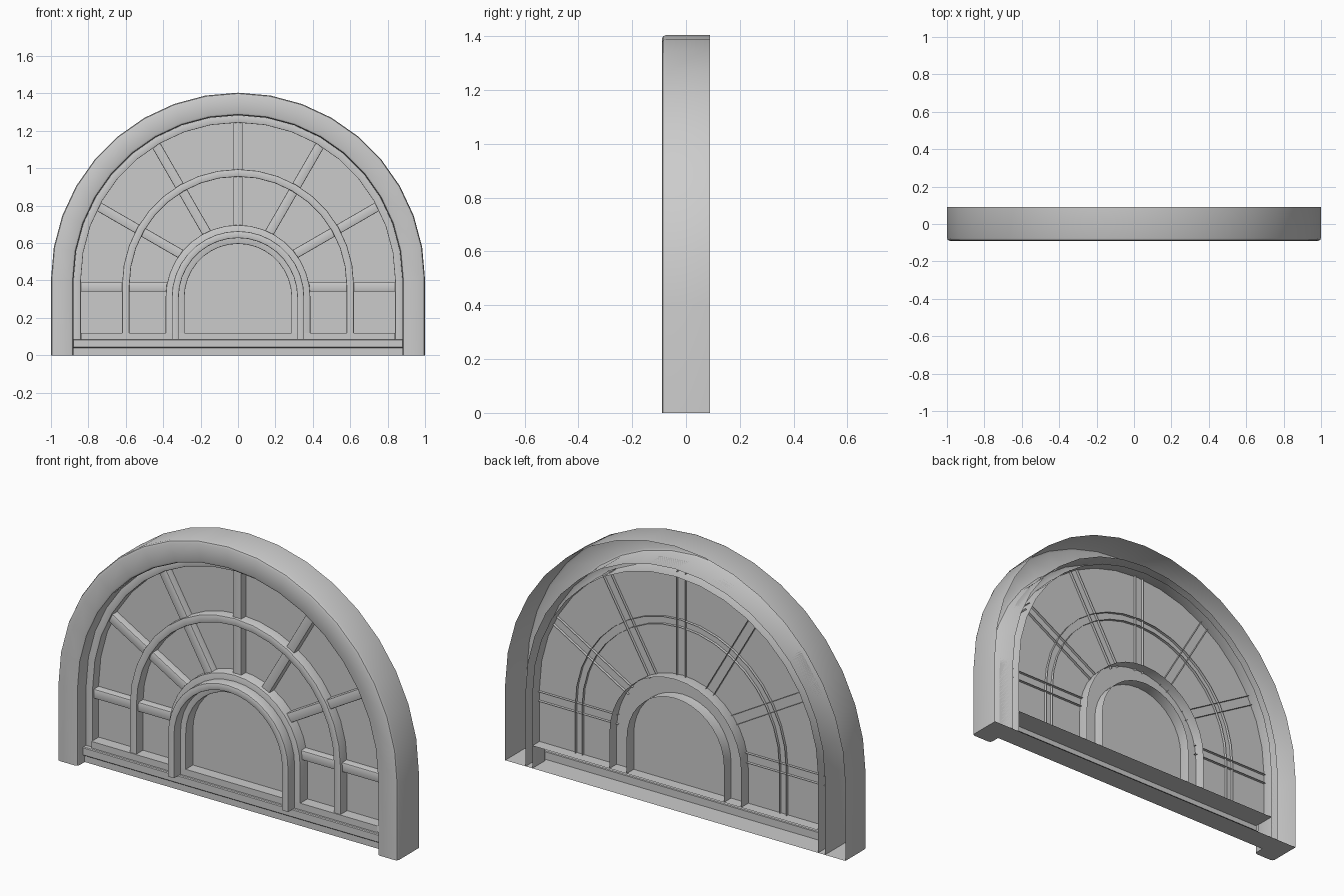
import bpy
import bmesh
from math import sin, cos, pi, sqrt, radians

if "Cube" in bpy.data.objects:
    bpy.data.objects.remove(bpy.data.objects["Cube"], do_unlink=True)

grey = bpy.data.materials.new("plain_grey")
grey.use_nodes = True
COLOUR = (0.6, 0.6, 0.6, 1)
grey.diffuse_color = COLOUR
grey.node_tree.nodes["Principled BSDF"].inputs["Base Color"].default_value = COLOUR

GLASS_Y = 0.03
BACK_Y = 0.09
ARCH_Z = 0.404     # centre of the outer arches
DOOR_Z = 0.31      # centre of the small arch
FAN_Z = 0.365      # centre of the spokes
RAIL_TOP = 0.12


def skin(name, rows, caps=False):
    """Join matching rows of points with quads, leaving the back open."""
    bm = bmesh.new()
    grid = [[bm.verts.new(p) for p in row] for row in rows]
    for a, b in zip(grid, grid[1:]):
        for j in range(len(a) - 1):
            bm.faces.new((a[j], b[j], b[j + 1], a[j + 1]))
    if caps:
        bm.faces.new(grid[0])
        bm.faces.new(grid[-1][::-1])
    mesh = bpy.data.meshes.new(name)
    bm.to_mesh(mesh)
    bm.free()
    mesh.materials.append(grey)
    obj = bpy.data.objects.new(name, mesh)
    bpy.context.collection.objects.link(obj)
    bpy.ops.object.select_all(action='DESELECT')
    obj.select_set(True)
    bpy.context.view_layer.objects.active = obj
    bpy.ops.object.shade_smooth_by_angle(angle=radians(35))
    return obj


def channel(outer, inner, front, back, c):
    """Open-backed section with softened front edges, as (across, y)."""
    return [(outer, back), (outer, front + c), (outer - c * 0.3, front + c * 0.3),
            (outer - c, front), (inner + c, front),
            (inner + c * 0.3, front + c * 0.3), (inner, front + c), (inner, back)]


def arch(name, section, centre, bottom, caps=False, steps=18):
    rows = [[(r, y, bottom) for r, y in section]]
    for i in range(steps + 1):
        a = pi * i / steps
        rows.append([(r * cos(a), y, centre + r * sin(a)) for r, y in section])
    rows.append([(-r, y, bottom) for r, y in section])
    return skin(name, rows, caps)


def beam(name, section, half):
    """Run a (y, z) section from side to side."""
    return skin(name, [[(x, y, z) for y, z in section] for x in (half, -half)])


def reach(angle, centre, radius):
    """Distance from the spoke centre to an arch."""
    d = centre - FAN_Z
    return d * sin(angle) + sqrt(radius ** 2 - (d * cos(angle)) ** 2)


# Arched frames, from the outside in
arch("outer_frame", channel(1.0, 0.88, -0.09, BACK_Y, 0.015), ARCH_Z, 0, caps=True)
arch("window_frame", channel(0.88, 0.84, -0.02, BACK_Y, 0.003), ARCH_Z, 0)
arch("middle_arch", channel(0.62, 0.58, -0.025, GLASS_Y + 0.015, 0.005), 0.375, RAIL_TOP)
arch("small_arch", channel(0.387, 0.286, -0.03, BACK_Y, 0.004), DOOR_Z, RAIL_TOP)
arch("small_arch_trim", channel(0.354, 0.317, -0.085, -0.03, 0.005), DOOR_Z, 0.085, caps=True)

# Spokes, with the end ones lying level
for i in range(7):
    a = pi * i / 6
    section = channel(0.025, -0.025, -0.01, GLASS_Y + 0.015, 0.005)
    rows = []
    for t in (reach(a, DOOR_Z, 0.375), reach(a, ARCH_Z, 0.845)):
        rows.append([(t * cos(a) + w * sin(a), y, FAN_Z + t * sin(a) - w * cos(a))
                     for w, y in section])
    skin(f"spoke_{i + 1}", rows)

# Bottom rail and sill
beam("bottom_rail", [(BACK_Y, RAIL_TOP), (-0.03, RAIL_TOP), (-0.03, 0.08)], 0.84)
beam("sill", [(-0.02, 0.085), (-0.041, 0.085), (-0.045, 0.081), (-0.045, 0.044),
              (-0.041, 0.04), (-0.03, 0.04), (-0.03, 0), (BACK_Y, 0)], 0.88)

# Glass pane
ring = [(0.84, RAIL_TOP)]
ring += [(0.84 * cos(pi * i / 18), ARCH_Z + 0.84 * sin(pi * i / 18)) for i in range(10)]
skin("glass", [[(s * x, GLASS_Y, z) for s in (-1, 1)] for x, z in ring])
